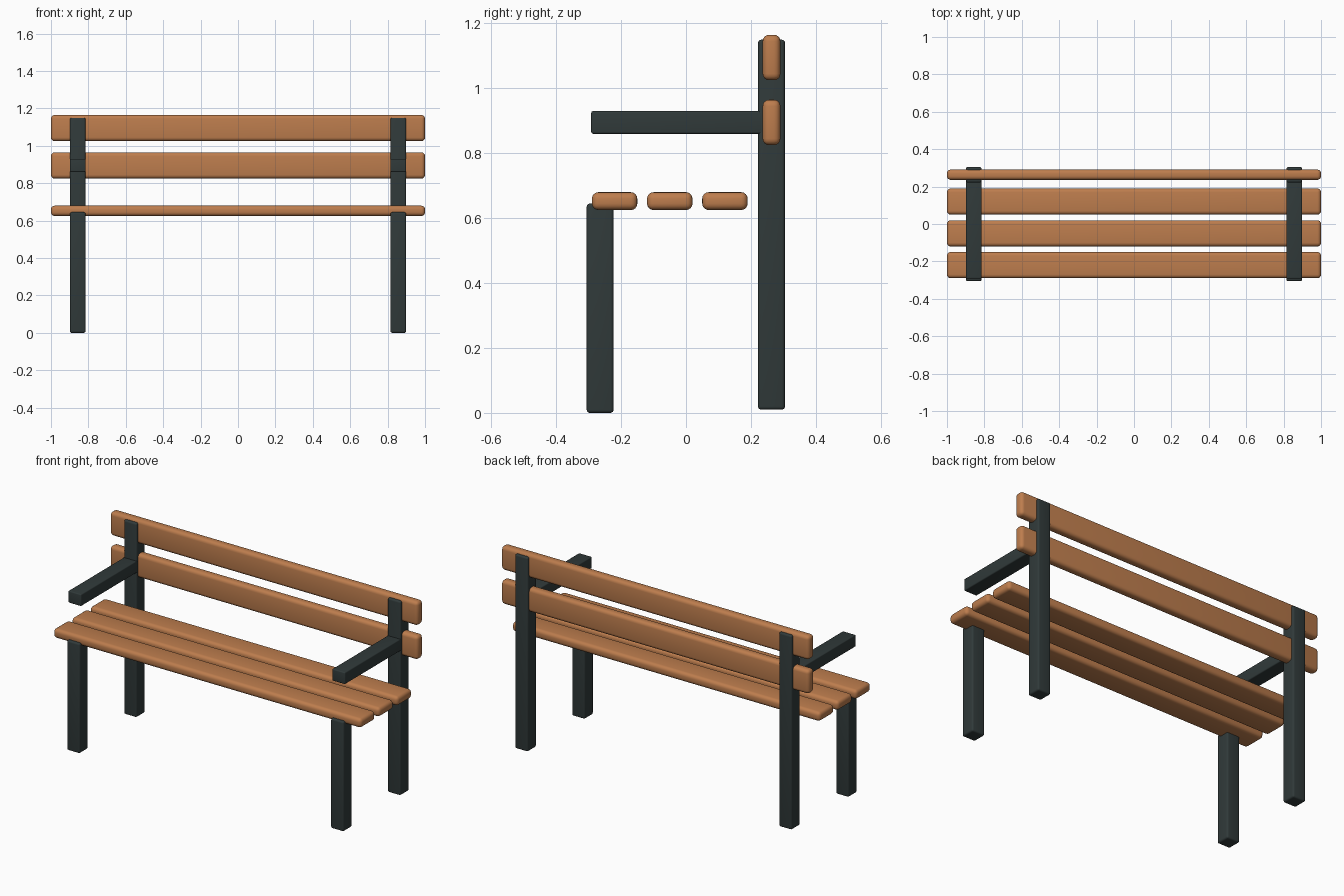
import bpy
import math

cube = bpy.data.objects.get("Cube")
if cube:
    bpy.data.objects.remove(cube, do_unlink=True)


def make_material(name, color):
    mat = bpy.data.materials.new(name)
    mat.use_nodes = True
    mat.diffuse_color = color
    mat.node_tree.nodes["Principled BSDF"].inputs["Base Color"].default_value = color
    return mat


wood = make_material("warm wood", (0.51, 0.205, 0.075, 1))
metal = make_material("dark metal", (0.03, 0.042, 0.042, 1))


def rounded_box(name, low, high, radius, mat):
    """Box between two corners with rounded, smooth edges."""
    centre = [(a + b) / 2 for a, b in zip(low, high)]
    bpy.ops.mesh.primitive_cube_add(size=1, location=centre)
    obj = bpy.context.object
    obj.name = name
    obj.scale = [b - a for a, b in zip(low, high)]
    bpy.ops.object.transform_apply(location=False, rotation=False, scale=True)
    obj.data.materials.append(mat)
    bevel = obj.modifiers.new("rounded edges", "BEVEL")
    bevel.width = radius
    bevel.segments = 4
    bpy.ops.object.modifier_apply(modifier=bevel.name)
    bpy.ops.object.shade_smooth_by_angle(angle=math.radians(35))
    return obj


# Seat slats, front to back
for name, y in (("front", -0.29), ("middle", -0.12), ("rear", 0.05)):
    rounded_box(f"seat_slat_{name}", (-1, y, 0.625), (1, y + 0.14, 0.68), 0.02, wood)

# Backrest slats, held inside the posts
for name, z in (("lower", 0.825), ("upper", 1.025)):
    rounded_box(f"back_slat_{name}", (-1, 0.236, z), (1, 0.291, z + 0.14), 0.02, wood)

# Legs, back posts and armrests on both sides
for side, x in (("left", 0.857), ("right", -0.857)):
    x0, x1 = x - 0.042, x + 0.042
    rounded_box(f"front_leg_{side}", (x0, -0.306, 0), (x1, -0.223, 0.645), 0.01, metal)
    rounded_box(f"back_post_{side}", (x0, 0.222, 0.01), (x1, 0.305, 1.15), 0.01, metal)
    rounded_box(f"armrest_{side}", (x0, -0.292, 0.86), (x1, 0.245, 0.93), 0.006, metal)
